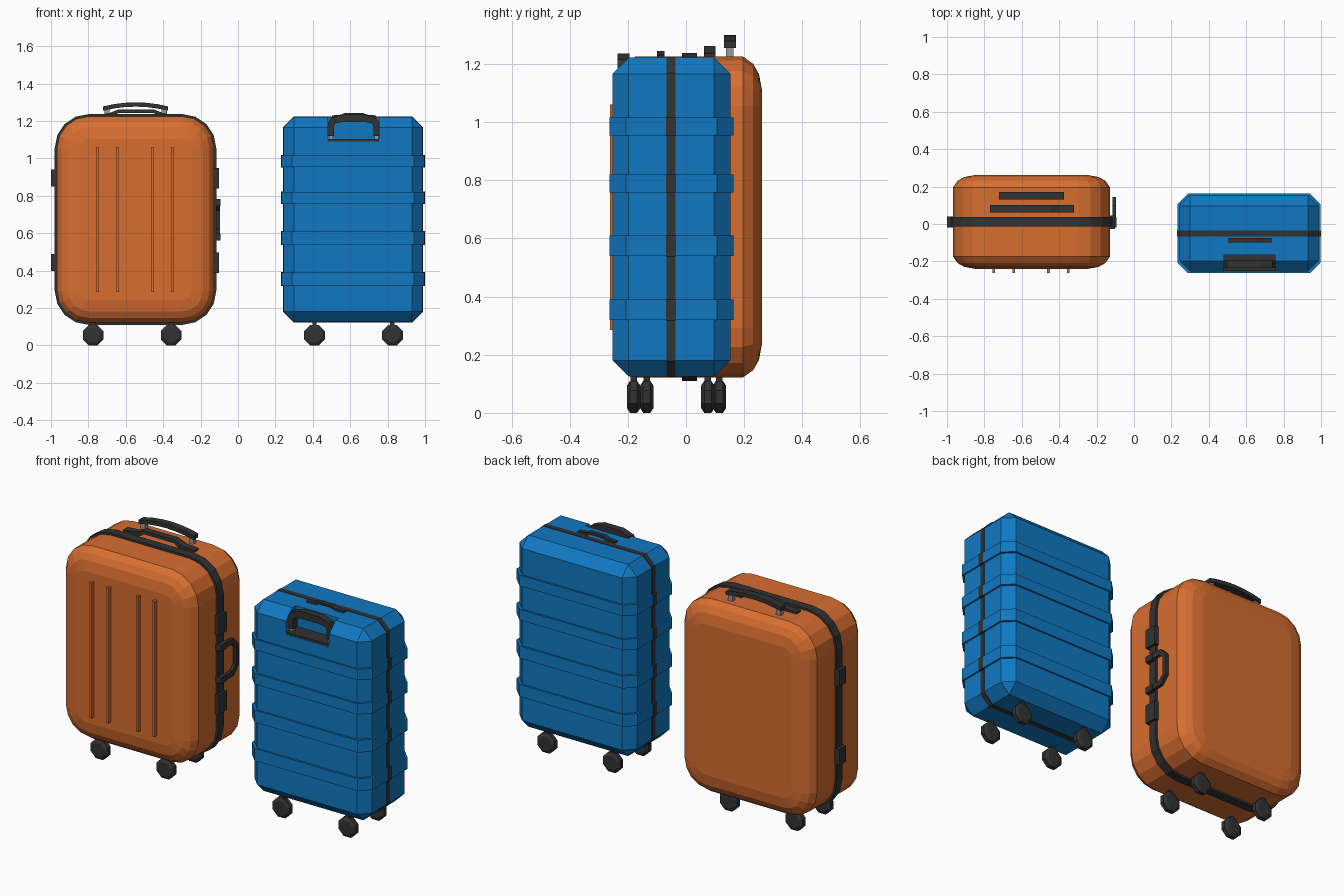
import bpy, bmesh, math

if "Cube" in bpy.data.objects:
    bpy.data.objects.remove(bpy.data.objects["Cube"])


def material(name, rgb):
    m = bpy.data.materials.new(name)
    m.diffuse_color = (*rgb, 1)
    m.use_nodes = True
    m.node_tree.nodes["Principled BSDF"].inputs["Base Color"].default_value = m.diffuse_color
    return m


ORANGE = material("orange_shell", (0.68, 0.155, 0.030))
BLUE = material("blue_shell", (0.005, 0.19, 0.54))
DARK = material("dark_plastic", (0.032, 0.032, 0.032))
GREY = material("grey_metal", (0.32, 0.32, 0.32))


def loft(name, loops, mat):
    """Skin equal-length point loops and cap both ends."""
    bm = bmesh.new()
    rows = [[bm.verts.new(p) for p in loop] for loop in loops]
    n = len(rows[0])
    for a, b in zip(rows, rows[1:]):
        for i in range(n):
            j = (i + 1) % n
            bm.faces.new((a[i], a[j], b[j], b[i]))
    bm.faces.new(rows[0])
    bm.faces.new(rows[-1])
    bmesh.ops.recalc_face_normals(bm, faces=bm.faces)
    me = bpy.data.meshes.new(name)
    bm.to_mesh(me)
    bm.free()
    me.materials.append(mat)
    ob = bpy.data.objects.new(name, me)
    bpy.context.collection.objects.link(ob)
    return ob


def box(name, x0, x1, y0, y1, z0, z1, mat):
    ring = [(x0, y0), (x1, y0), (x1, y1), (x0, y1)]
    return loft(name, [[(x, y, z) for x, y in ring] for z in (z0, z1)], mat)


def rounded(u0, u1, v0, v1, r, n):
    """Rectangle with n-segment corners; n = 1 gives a chamfer."""
    pts = []
    centres = [(u1 - r, v1 - r), (u0 + r, v1 - r), (u0 + r, v0 + r), (u1 - r, v0 + r)]
    for k, (cu, cv) in enumerate(centres):
        for i in range(n + 1):
            a = math.pi / 2 * (k + i / n)
            pts.append((cu + r * math.cos(a), cv + r * math.sin(a)))
    return pts


def slab(name, outline, y0, y1, mat):
    """Extrude an x-z outline along y."""
    return loft(name, [[(x, y, z) for x, z in outline] for y in (y0, y1)], mat)


def arch(cx, half, z_end, rise, thick, steps=6):
    """Outline of an arched bar."""
    t = [-1 + 2 * i / steps for i in range(steps + 1)]
    low = [(cx + half * s, z_end + rise * (1 - s * s)) for s in t]
    return low + [(x, z + thick) for x, z in reversed(low)]


def wheel(name, x, y):
    loops = []
    for dy, r in ((-0.023, 0.042), (-0.012, 0.0595), (0.012, 0.0595), (0.023, 0.042)):
        loops.append([(x + r * math.cos(math.pi / 8 + i * math.pi / 4), y + dy,
                       0.055 + r * math.sin(math.pi / 8 + i * math.pi / 4)) for i in range(8)])
    loft(name, loops, DARK)
    box(name + "_stem", x - 0.012, x + 0.012, y - 0.011, y + 0.011, 0.09, 0.15, DARK)


# ---- Orange suitcase: shell with softly rounded front and back ----
OX0, OX1, OZ0, OZ1, OY = -0.968, -0.128, 0.122, 1.225, 0.011


def orange_loop(y, inset, r=0.17):
    ring = rounded(OX0 + inset, OX1 - inset, OZ0 + inset, OZ1 - inset, r - inset, 4)
    return [(x, y, z) for x, z in ring]


half = [(0.251, 0.12), (0.240, 0.06), (0.220, 0.025), (0.185, 0.0)]
loft("orange_shell", [orange_loop(OY - d, i) for d, i in half]
     + [orange_loop(OY + d, i) for d, i in reversed(half)], ORANGE)

# Dark seam band
loft("orange_seam_band", [orange_loop(-0.014, -0.012), orange_loop(0.037, -0.012)], DARK)

# Front ribs
for i, x in enumerate((-0.75, -0.643, -0.457, -0.352)):
    box(f"front_rib_{i}", x - 0.007, x + 0.007, -0.262, -0.23, 0.285, 1.06, ORANGE)

# Hinges on the left, latches on the right
for i, z in enumerate((0.443, 0.895)):
    box(f"hinge_{i}", -1.0, -0.95, -0.02, 0.04, z - 0.046, z + 0.046, DARK)
    box(f"latch_{i}", -0.15, -0.102, -0.027, 0.046, z - 0.055, z + 0.055, DARK)

# Folded side handle
outer = [(0.0, 0.565), (0.1, 0.565), (0.145, 0.61), (0.145, 0.735), (0.1, 0.78), (0.0, 0.78)]
inner = [(0.0, 0.75), (0.088, 0.75), (0.117, 0.722), (0.117, 0.623), (0.088, 0.595), (0.0, 0.595)]
loft("side_handle", [[(x, y, z) for y, z in outer + inner] for x in (-0.114, -0.096)], DARK)
for i, z in enumerate((0.58, 0.765)):
    box(f"side_handle_mount_{i}", -0.15, -0.094, -0.02, 0.035, z - 0.018, z + 0.018, DARK)

# Top carry handle
slab("orange_carry_handle", [(-0.77, 1.215), (-0.77, 1.235), (-0.695, 1.24), (-0.64, 1.262),
                             (-0.45, 1.262), (-0.395, 1.24), (-0.32, 1.235), (-0.32, 1.215),
                             (-0.405, 1.215), (-0.45, 1.243), (-0.64, 1.243), (-0.685, 1.215)],
     0.062, 0.102, DARK)

# Pull handle on two grey posts
slab("orange_pull_handle", arch(-0.547, 0.174, 1.255, 0.022, 0.023), 0.13, 0.172, DARK)
for i, x in enumerate((-0.70, -0.394)):
    box(f"orange_pull_post_{i}", x - 0.014, x + 0.014, 0.138, 0.164, 1.2, 1.265, GREY)

# ---- Blue suitcase: chamfered box ----
BX0, BX1, BY0, BY1, BZ0, BZ1, C = 0.243, 0.987, -0.253, 0.153, 0.125, 1.222, 0.056
blue = box("blue_shell", BX0, BX1, BY0, BY1, BZ0, BZ1, BLUE)
bm = bmesh.new()
bm.from_mesh(blue.data)
bmesh.ops.bevel(bm, geom=bm.edges[:], offset=C, segments=1, affect='EDGES')
bm.to_mesh(blue.data)
bm.free()

# Recess at the top front for the pull handle
cutter = box("recess_cutter", 0.482, 0.755, -0.4, -0.165, 1.09, 1.4, BLUE)
cutter.hide_render = True
cutter.hide_viewport = True
cutter.display_type = 'WIRE'
mod = blue.modifiers.new("recess", 'BOOLEAN')
mod.operation = 'DIFFERENCE'
mod.solver = 'EXACT'
mod.object = cutter
bpy.context.view_layer.update()
deps = bpy.context.evaluated_depsgraph_get()
cut_mesh = bpy.data.meshes.new_from_object(blue.evaluated_get(deps))
blue.modifiers.clear()
blue.data = cut_mesh
bpy.data.objects.remove(cutter)

# Raised belts around the shell, each with its piece of the seam
for i, (z0, z1) in enumerate(((0.32, 0.39), (0.54, 0.61), (0.758, 0.82), (0.954, 1.016))):
    ring = rounded(BX0 - 0.01, BX1 + 0.01, BY0 - 0.01, BY1 + 0.01, C, 1)
    loft(f"belt_{i}", [[(x, y, z) for x, y in ring] for z in (z0, z1)], BLUE)
    box(f"belt_seam_{i}", BX0 - 0.013, BX1 + 0.013, -0.068, -0.035, z0 - 0.002, z1 + 0.002, DARK)

# Dark seam around the shell
slab("blue_seam", rounded(BX0 - 0.002, BX1 + 0.002, BZ0 - 0.002, BZ1 + 0.002, C, 1),
     -0.067, -0.036, DARK)

# Top carry strap
slab("blue_carry_handle", [(0.503, 1.215), (0.503, 1.23), (0.55, 1.234), (0.575, 1.244),
                           (0.665, 1.244), (0.69, 1.234), (0.738, 1.23), (0.738, 1.215),
                           (0.69, 1.215), (0.66, 1.232), (0.58, 1.232), (0.55, 1.215)],
     -0.1, -0.074, DARK)

# Pull handle, grey posts and base in the recess
HX = 0.6185
right = [(0.138, 1.12), (0.138, 1.19), (0.122, 1.215), (0.06, 1.236)]
right_in = [(0.06, 1.195), (0.098, 1.188), (0.106, 1.17), (0.106, 1.12)]
side = right + [(-x, z) for x, z in reversed(right)]
side_in = [(-x, z) for x, z in reversed(right_in)] + right_in
slab("blue_pull_handle", [(HX + x, z) for x, z in side + side_in], -0.235, -0.195, DARK)
for i, s in enumerate((-1, 1)):
    x = HX + s * 0.122
    box(f"blue_pull_post_{i}", x - 0.011, x + 0.011, -0.226, -0.204, 1.095, 1.13, GREY)
box("blue_pull_base", 0.481, 0.756, -0.252, -0.164, 1.085, 1.104, DARK)

# ---- Wheels ----
for label, xs, ys in (("orange", (-0.775, -0.358), (-0.135, 0.115)),
                      ("blue", (0.409, 0.826), (-0.18, 0.075))):
    for side_name, x in zip(("left", "right"), xs):
        for end, y in zip(("front", "back"), ys):
            wheel(f"{label}_wheel_{end}_{side_name}", x, y)
